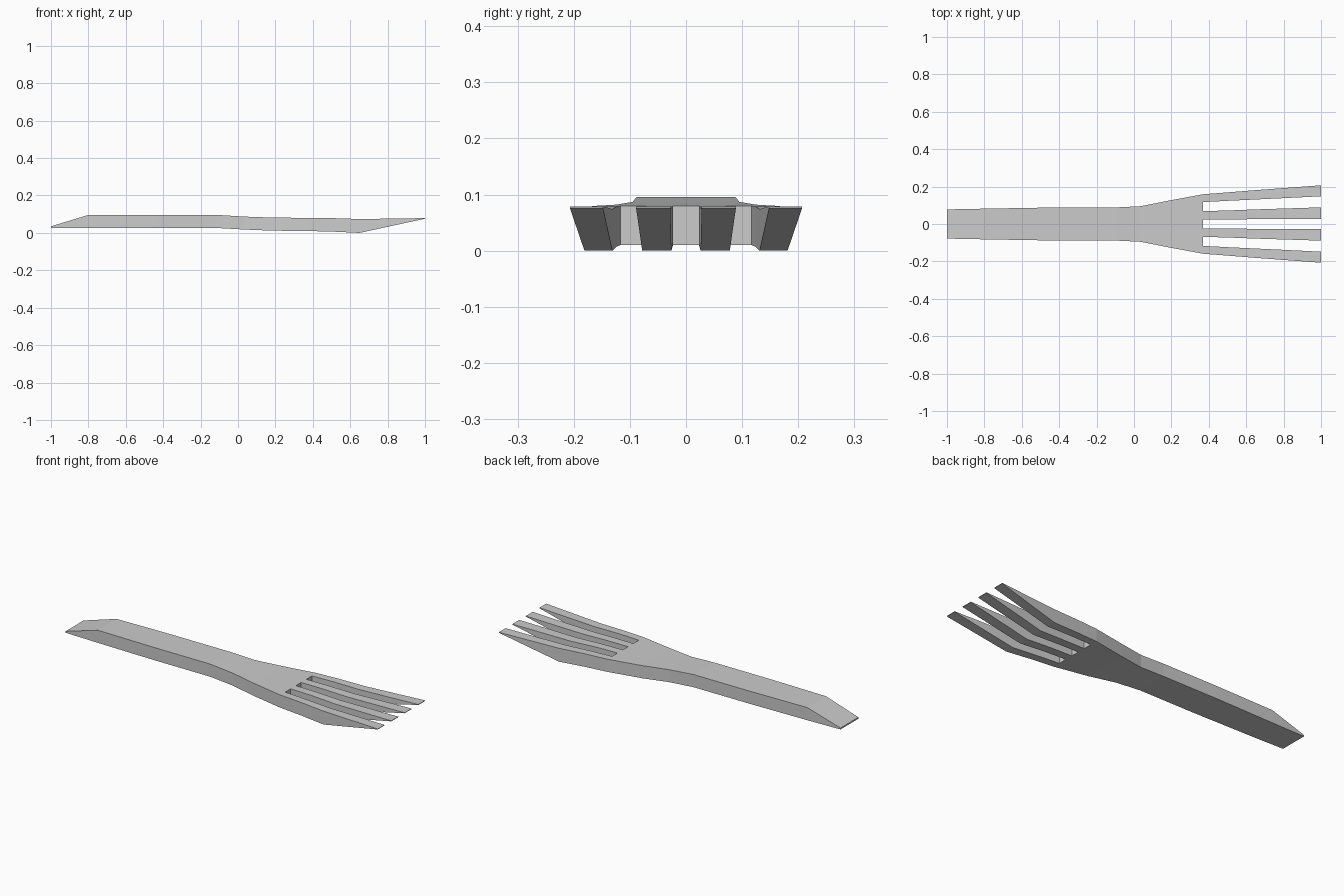
import bpy
import bmesh

if "Cube" in bpy.data.objects:
    bpy.data.objects.remove(bpy.data.objects["Cube"])

# Stations along the fork: x, bottom z, top z, outer/inner edges of the two tines on one side
handle = [(-1.0, .027, .035, .078), (-.80, .026, .096, .082), (-.45, .026, .096, .088),
          (-.11, .026, .096, .088), (.035, .018, .087, .095), (.18, .012, .082, .124)]
stations = [(x, zb, zt, (w, w * .74, w * .43, w * .14)) for x, zb, zt, w in handle]
stations += [(.37, .01, .080, (.159, .117, .069, .023)),
             (.50, .007, .079, (.169, .124, .072, .024)),
             (.65, .0, .074, (.181, .131, .078, .026)),
             (1.0, .076, .079, (.207, .148, .089, .028))]
SLOT_START = 6


def solid(row, col):
    """True where the blade has material; odd columns are slots past the root."""
    if not (0 <= row < len(stations) - 1 and 0 <= col < 7):
        return False
    return row < SLOT_START or col % 2 == 0


bm = bmesh.new()
low, high = [], []
for x, zb, zt, edges in stations:
    ys = [-e for e in edges] + list(reversed(edges))
    low.append([bm.verts.new((x, y, zb)) for y in ys])
    high.append([bm.verts.new((x, y, zt)) for y in ys])


def wall(a, b):
    (i, j), (k, l) = a, b
    bm.faces.new((low[i][j], low[k][l], high[k][l], high[i][j]))


# Skin: top, bottom and walls wherever a neighbouring cell is empty
for r in range(len(stations) - 1):
    for c in range(7):
        if not solid(r, c):
            continue
        for g in (low, high):
            bm.faces.new((g[r][c], g[r + 1][c], g[r + 1][c + 1], g[r][c + 1]))
        if not solid(r, c - 1):
            wall((r, c), (r + 1, c))
        if not solid(r, c + 1):
            wall((r, c + 1), (r + 1, c + 1))
        if not solid(r - 1, c):
            wall((r, c), (r, c + 1))
        if not solid(r + 1, c):
            wall((r + 1, c), (r + 1, c + 1))

bmesh.ops.recalc_face_normals(bm, faces=bm.faces[:])
mesh = bpy.data.meshes.new("fork")
bm.to_mesh(mesh)
bm.free()
fork = bpy.data.objects.new("fork", mesh)
bpy.context.collection.objects.link(fork)
